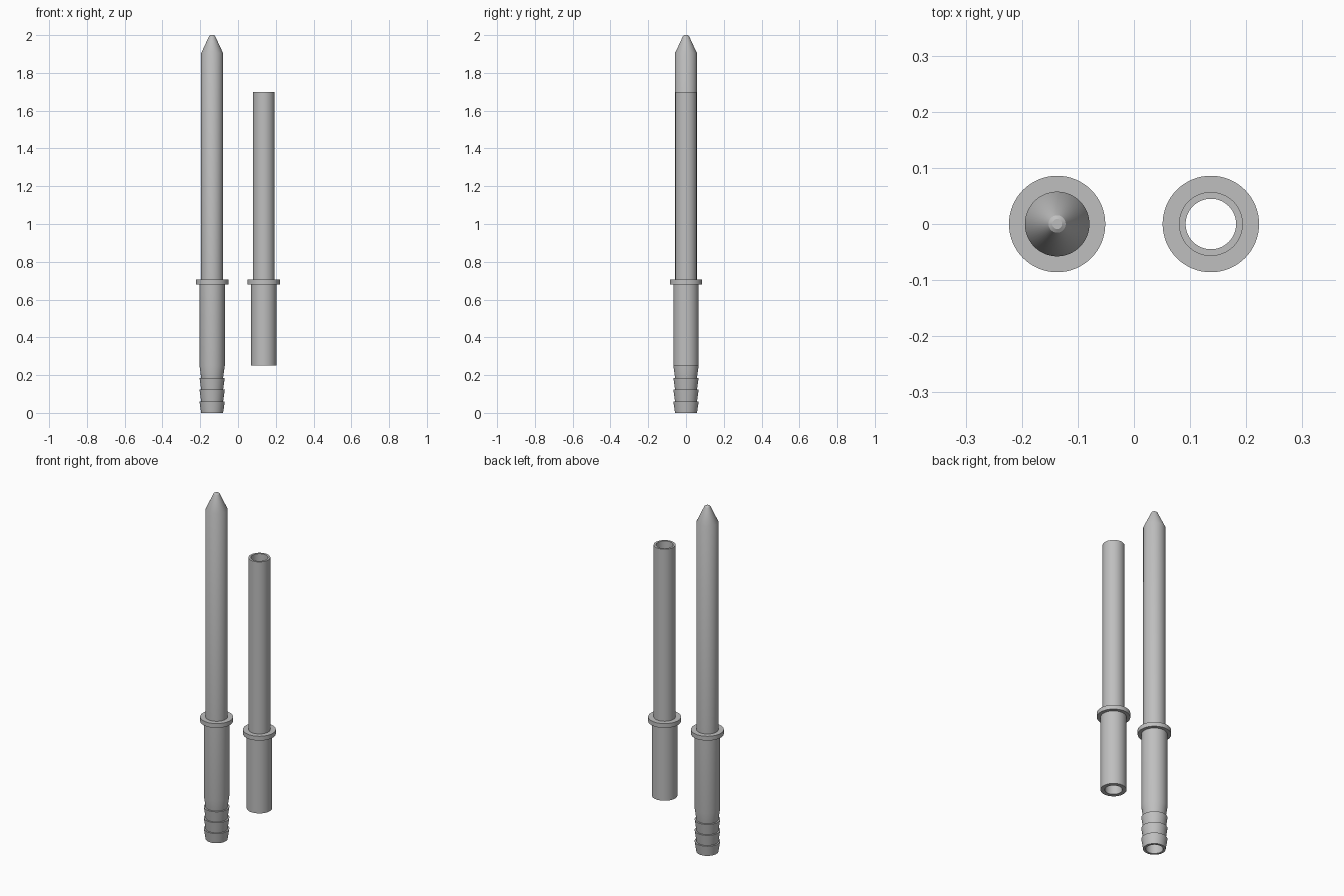
import bpy
import bmesh
import math

SEGMENTS = 64
OFFSET = 0.137

cube = bpy.data.objects.get("Cube")
if cube:
    bpy.data.objects.remove(cube, do_unlink=True)

# Single grey plastic
grey = bpy.data.materials.new("light grey plastic")
grey.use_nodes = True
colour = (0.52, 0.52, 0.52, 1.0)
grey.diffuse_color = colour
grey.node_tree.nodes["Principled BSDF"].inputs["Base Color"].default_value = colour


def lathe(name, profile, x, closed):
    """Revolve (radius, height) points around a vertical axis."""
    bm = bmesh.new()
    verts = [bm.verts.new((r, 0, z)) for r, z in profile]
    edges = [bm.edges.new(pair) for pair in zip(verts, verts[1:])]
    if closed:
        edges.append(bm.edges.new((verts[-1], verts[0])))
    bmesh.ops.spin(bm, geom=verts + edges, cent=(0, 0, 0), axis=(0, 0, 1),
                   angle=math.tau, steps=SEGMENTS, use_merge=True)
    bmesh.ops.remove_doubles(bm, verts=bm.verts, dist=0.00005)
    bmesh.ops.recalc_face_normals(bm, faces=bm.faces)
    mesh = bpy.data.meshes.new(name)
    bm.to_mesh(mesh)
    bm.free()
    mesh.materials.append(grey)
    obj = bpy.data.objects.new(name, mesh)
    obj.location.x = x
    bpy.context.collection.objects.link(obj)
    bpy.ops.object.select_all(action="DESELECT")
    obj.select_set(True)
    bpy.context.view_layer.objects.active = obj
    bpy.ops.object.shade_smooth_by_angle(angle=math.radians(25))
    return obj


# Shared collar: wide lower body, flange, slimmer shaft
def collar(shaft):
    return [(0.067, 0.68), (0.086, 0.68), (0.086, 0.705), (shaft, 0.705)]


# Pointed spike with a barbed hose end and a hollow core
barbs = []
for bottom, top in ((0, 0.06), (0.06, 0.123), (0.123, 0.186)):
    barbs += [(0.058, bottom), (0.067, top)]
spike = [(0, 1.85), (0.045, 1.8), (0.045, 0)] + barbs
spike += [(0.058, 0.186), (0.067, 0.25)] + collar(0.0577)
spike += [(0.0577, 1.905), (0.0155, 1.996), (0.009, 2.0), (0, 2.0)]
lathe("barbed_spike", spike, -OFFSET, False)

# Open sleeve
sleeve = [(0.045, 0.25), (0.067, 0.25)] + collar(0.057)
sleeve += [(0.057, 1.7), (0.045, 1.7)]
lathe("open_sleeve", sleeve, OFFSET, True)
